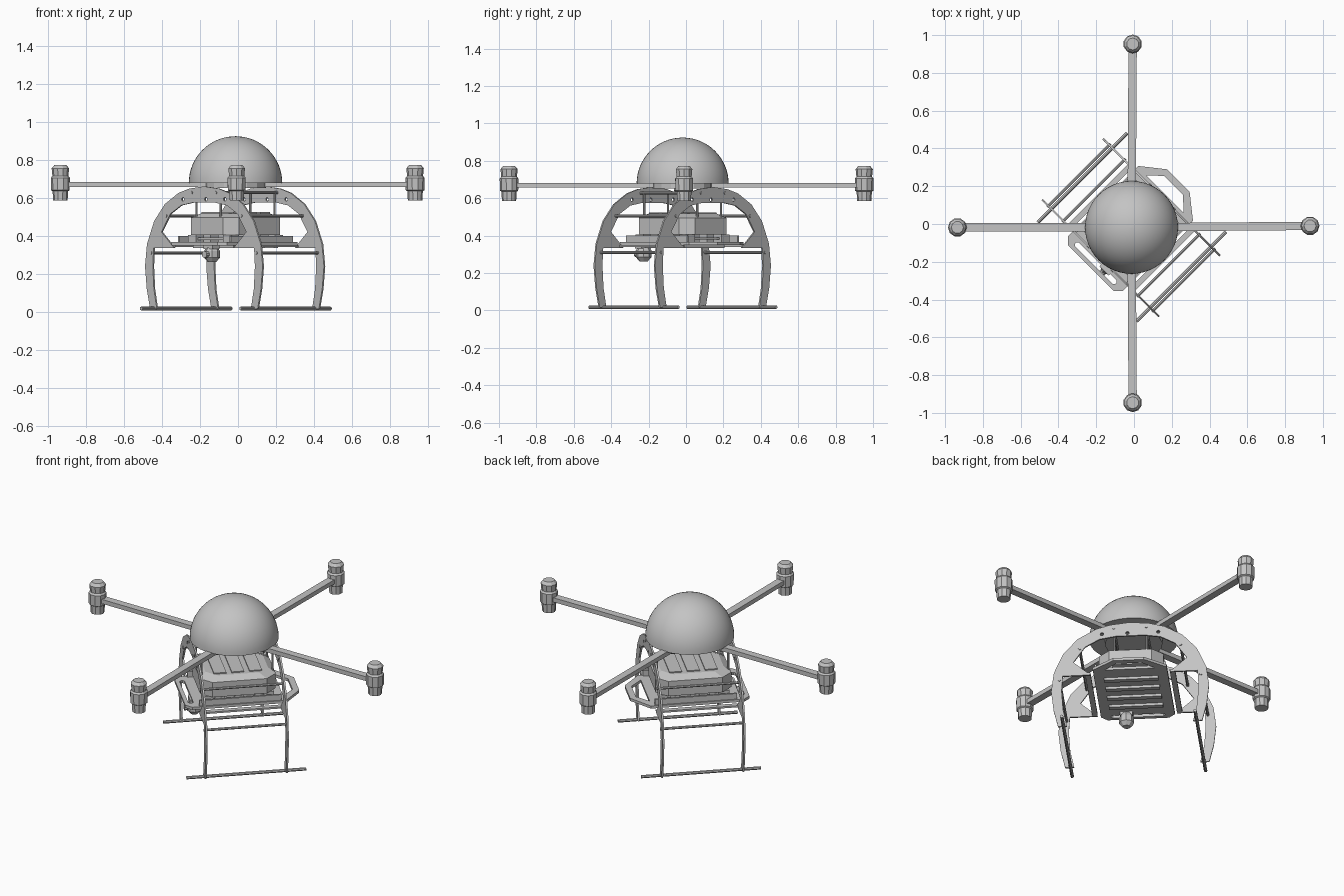
import bpy, bmesh, math
from mathutils import Matrix, Vector

if "Cube" in bpy.data.objects:
    bpy.data.objects.remove(bpy.data.objects["Cube"], do_unlink=True)

grey = bpy.data.materials.new("plain_grey")
grey.use_nodes = True
grey.diffuse_color = (0.55, 0.55, 0.55, 1)
grey.node_tree.nodes["Principled BSDF"].inputs["Base Color"].default_value = (0.55, 0.55, 0.55, 1)

HUB = Vector((-0.013, -0.018, 0))
# The landing gear and payload sit diagonally between the arms
DIAGONAL = Matrix.Translation(HUB) @ Matrix.Rotation(math.pi / 4, 4, 'Z')


def finish(name, bm, frame=DIAGONAL):
    bmesh.ops.recalc_face_normals(bm, faces=bm.faces)
    mesh = bpy.data.meshes.new(name)
    bm.to_mesh(mesh)
    bm.free()
    mesh.materials.append(grey)
    obj = bpy.data.objects.new(name, mesh)
    obj.matrix_world = frame
    bpy.context.collection.objects.link(obj)
    return obj


def plate(name, points, axis, start, end, frame=DIAGONAL):
    """Extrude an outline along x or z."""
    bm = bmesh.new()
    place = (lambda a, b: (start, a, b)) if axis == 'x' else (lambda a, b: (a, b, start))
    face = bm.faces.new([bm.verts.new(place(a, b)) for a, b in points])
    out = bmesh.ops.extrude_face_region(bm, geom=[face])
    push = Vector((end - start, 0, 0) if axis == 'x' else (0, 0, end - start))
    bmesh.ops.translate(bm, verts=[g for g in out["geom"] if isinstance(g, bmesh.types.BMVert)], vec=push)
    return finish(name, bm, frame)


def box(name, centre, size, frame=DIAGONAL):
    bm = bmesh.new()
    bmesh.ops.create_cube(bm, size=1, matrix=Matrix.Translation(centre) @ Matrix.Diagonal((*size, 1)))
    return finish(name, bm, frame)


def rod(name, start, end, radius, sides=8, frame=DIAGONAL):
    start, end = Vector(start), Vector(end)
    way = end - start
    spin = way.to_track_quat('Z', 'Y').to_matrix().to_4x4()
    bm = bmesh.new()
    bmesh.ops.create_cone(bm, cap_ends=True, segments=sides, radius1=radius, radius2=radius,
                          depth=way.length, matrix=Matrix.Translation((start + end) / 2) @ spin)
    return finish(name, bm, frame)


def turned(name, rings, sides, frame):
    """Stack of (radius, height) rings, closed at both ends."""
    bm = bmesh.new()
    loops = [[bm.verts.new((r * math.cos(math.tau * i / sides), r * math.sin(math.tau * i / sides), z))
              for i in range(sides)] for r, z in rings]
    for low, high in zip(loops, loops[1:]):
        for i in range(sides):
            j = (i + 1) % sides
            bm.faces.new((low[i], low[j], high[j], high[i]))
    bm.faces.new(loops[0])
    bm.faces.new(loops[-1])
    return finish(name, bm, frame)


def cut(obj, cutter):
    mod = obj.modifiers.new("opening", 'BOOLEAN')
    mod.object = cutter
    mod.operation = 'DIFFERENCE'
    mod.solver = 'EXACT'
    bpy.context.view_layer.objects.active = obj
    bpy.ops.object.modifier_apply(modifier=mod.name)
    bpy.data.objects.remove(cutter, do_unlink=True)


def bevelled(half_x, half_y, corner, shift=0):
    return [(shift + sx * x, sy * y) for sx, sy, order in ((1, 1, 1), (-1, 1, -1), (-1, -1, 1), (1, -1, -1))
            for x, y in ((half_x, half_y - corner), (half_x - corner, half_y))[::order]]


# Dome with a flat floor
steps = 16
dome = turned("dome", [(0.246 * math.cos(a), 0.678 + 0.246 * math.sin(a))
              for a in (math.pi / 2 * i / steps * 0.995 for i in range(steps + 1))],
              48, Matrix.Translation(HUB))
bpy.ops.object.select_all(action='DESELECT')
bpy.context.view_layer.objects.active = dome
dome.select_set(True)
bpy.ops.object.shade_smooth_by_angle(angle=math.radians(40))
turned("hub_plate", [(0.16, 0.652), (0.16, 0.679)], 16, Matrix.Translation(HUB))

# Four arms with motors
motor_rings = [(0.038, 0.585), (0.041, 0.635), (0.049, 0.64), (0.05, 0.705),
               (0.042, 0.715), (0.046, 0.755), (0.032, 0.772)]
spots = {"left": (0.932, -0.01), "right": (-0.935, -0.018), "rear": (-0.007, 0.953), "front": (-0.007, -0.946)}
for side, (x, y) in spots.items():
    tip = Vector((x, y, 0))
    way = tip - HUB
    turn = Matrix.Rotation(math.atan2(way.y, way.x), 4, 'Z')
    box(side + "_arm", (way.length / 2, 0, 0.669), (way.length, 0.044, 0.026), Matrix.Translation(HUB) @ turn)
    turned(side + "_motor", motor_rings, 10, Matrix.Translation(tip) @ turn)

# Two arched leg plates with inner tabs
half_arch = [(0, 0.66), (0.11, 0.648), (0.19, 0.625), (0.29, 0.567), (0.37, 0.478), (0.423, 0.357),
             (0.438, 0.24), (0.425, 0.12), (0.40, 0.015), (0.35, 0.015), (0.372, 0.12), (0.38, 0.24),
             (0.374, 0.335), (0.22, 0.335), (0.315, 0.42), (0.25, 0.515), (0.17, 0.56), (0.08, 0.575)]
arch = half_arch + [(-a, b) for a, b in half_arch[:0:-1]]
for name, x in (("front_leg_arch", -0.231), ("rear_leg_arch", 0.225)):
    leg = plate(name, arch, 'x', x - 0.005, x + 0.005)
    for y in (-0.156, -0.015, 0.156):
        cut(leg, rod("hole_cutter", (x - 0.05, y, 0.592), (x + 0.05, y, 0.592), 0.01))

# Skids and cross rods, mirrored on both sides
for name, s in (("left", -1), ("right", 1)):
    rod(name + "_skid", (-0.333, s * 0.37, 0.017), (0.338, s * 0.37, 0.017), 0.0095)
    for label, y, z, r in (("lower", 0.392, 0.31, 0.008), ("middle", 0.28, 0.505, 0.008), ("upper", 0.09, 0.627, 0.008)):
        rod(f"{name}_{label}_rod", (-0.24, s * y, z), (0.235, s * y, z), r)
    box(name + "_tray_rail", (0, s * 0.192, 0.375), (0.46, 0.012, 0.05))
    box(name + "_tray_bracket", (0, s * 0.235, 0.345), (0.46, 0.03, 0.01))

# Payload tray with slotted ends
tray_outline = [(0.255, 0.205), (0.35, 0.085), (0.35, -0.085), (0.255, -0.205),
                (-0.27, -0.205), (-0.305, -0.17), (-0.305, 0.17), (-0.27, 0.205)]
tray = plate("payload_tray", tray_outline, 'z', 0.35, 0.366)
cut(tray, plate("rear_slot_cutter", [(0.25, 0.14), (0.315, 0.07), (0.315, -0.07), (0.25, -0.14)], 'z', 0.3, 0.4))
cut(tray, plate("front_slot_cutter", bevelled(0.014, 0.15, 0.01, -0.268), 'z', 0.3, 0.4))
for i in range(4):
    box(f"tray_bar_{i + 1}", (-0.15 + i * 0.1, 0, 0.343), (0.03, 0.3, 0.016))

# Electronics between tray and battery case
for i in range(4):
    x = -0.165 + i * 0.11
    for s in (-1, 1):
        box("electronics_block", (x, s * 0.13, 0.385), (0.06, 0.06, 0.04))
box("circuit_board", (0, 0, 0.385), (0.36, 0.3, 0.012))

# Battery case: bevelled body, sloped lid and raised panels
bm = bmesh.new()
levels = [(0.212, 0.178, 0.405), (0.212, 0.178, 0.495), (0.175, 0.14, 0.518)]
loops = [[bm.verts.new((x, y, z)) for x, y in bevelled(hx, hy, 0.06)] for hx, hy, z in levels]
for low, high in zip(loops, loops[1:]):
    for i in range(8):
        j = (i + 1) % 8
        bm.faces.new((low[i], low[j], high[j], high[i]))
bm.faces.new(loops[0])
bm.faces.new(loops[-1])
finish("battery_case", bm)
for i in range(3):
    box(f"lid_panel_{i + 1}", (-0.1 + i * 0.1, 0, 0.519), (0.07, 0.24, 0.01))
for x in (-0.2, 0.2):
    for y in (-0.09, 0.09):
        rod("case_hanger", (x, y, 0.49), (x, y, 0.627), 0.006)

# Camera hung under the front end
box("camera_mount", (-0.24, -0.06, 0.345), (0.05, 0.07, 0.03))
turned("camera_body", [(0.022, 0.262), (0.042, 0.285), (0.042, 0.32), (0.026, 0.345)], 8,
       DIAGONAL @ Matrix.Translation((-0.235, -0.06, 0)))
rod("camera_lens", (-0.27, -0.06, 0.302), (-0.292, -0.06, 0.302), 0.018, 10)
